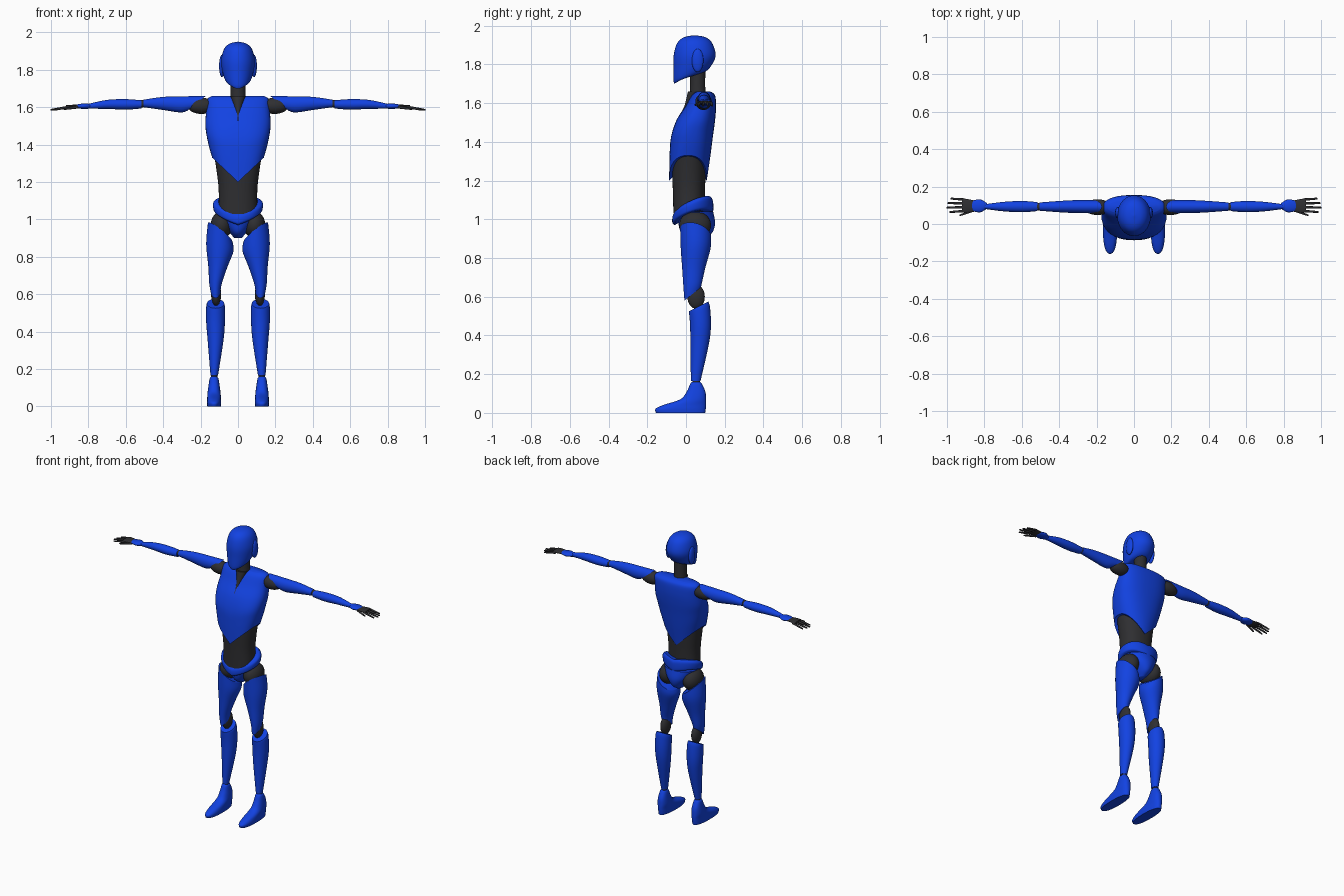
import bpy, bmesh, math
from mathutils import Matrix, Vector

cube = bpy.data.objects.get("Cube")
if cube:
    bpy.data.objects.remove(cube)


def material(name, rgb):
    mat = bpy.data.materials.new(name)
    mat.use_nodes = True
    mat.diffuse_color = (*rgb, 1)
    mat.node_tree.nodes["Principled BSDF"].inputs["Base Color"].default_value = (*rgb, 1)
    return mat


BLUE = material("blue shell", (.006, .055, .76))
DARK = material("dark joint", (.028, .028, .031))


def finish(name, bm, mat):
    bmesh.ops.recalc_face_normals(bm, faces=bm.faces)
    for face in bm.faces:
        face.smooth = True
    mesh = bpy.data.meshes.new(name)
    bm.to_mesh(mesh)
    bm.free()
    mesh.set_sharp_from_angle(angle=math.radians(50))
    mesh.materials.append(mat)
    bpy.context.collection.objects.link(bpy.data.objects.new(name, mesh))


def ring(at, wide, deep, u=0, v=0, tilt=0, lean=0, vee=0):
    """Key cross-section: place along the axis, half sizes, offset, slants, V shape."""
    return at, wide, deep, u, v, tilt, lean, vee


def smooth_rings(keys, steps):
    """Catmull-Rom interpolation between the key rings."""
    keys = [keys[0], *keys, keys[-1]]
    for before, start, end, after in zip(keys, keys[1:], keys[2:], keys[3:]):
        for i in range(steps):
            t = i / steps
            yield [q + t * ((r - p) + t * ((2*p - 5*q + 4*r - s) + t * (3*(q - r) + s - p))) / 2
                   for p, q, r, s in zip(before, start, end, after)]
    yield keys[-1]


def loft(name, mat, *keys, axis="z", centre=(0, 0), side=1, power=1, sides=40, steps=5):
    bm = bmesh.new()
    loops = []
    for at, wide, deep, u, v, tilt, lean, vee in smooth_rings(keys, steps):
        loop = []
        for k in range(sides):
            angle = math.tau * k / sides
            c, s = (math.copysign(abs(w) ** power, w) for w in (math.cos(angle), math.sin(angle)))
            along = at + tilt * s + lean * c + vee * abs(c)
            across = centre[0] + u + wide * c
            depth = centre[1] + v + deep * s
            x, y, z = (across, depth, along) if axis == "z" else (along, across, depth)
            loop.append(bm.verts.new((side * x, y, z)))
        loops.append(loop)
    for low, high in zip(loops, loops[1:]):
        for k in range(sides):
            n = (k + 1) % sides
            bm.faces.new((low[k], low[n], high[n], high[k]))
    for loop in (loops[0], loops[-1]):
        middle = bm.verts.new(sum((vert.co for vert in loop), Vector()) / sides)
        for k in range(sides):
            bm.faces.new((loop[k], loop[(k + 1) % sides], middle))
    finish(name, bm, mat)


def ball(name, mat, centre, radii, side):
    bm = bmesh.new()
    x, y, z = centre
    place = Matrix.Translation((side * x, y, z)) @ Matrix.Diagonal((*radii, 1))
    bmesh.ops.create_uvsphere(bm, u_segments=28, v_segments=18, radius=1, matrix=place)
    finish(name, bm, mat)


# Head and neck
loft("head", BLUE,
     ring(1.72, .035, .035, v=-.07, tilt=.02),
     ring(1.74, .065, .08, v=-.03, tilt=.02),
     ring(1.79, .083, .1, v=-.01, tilt=.01),
     ring(1.85, .09, .108),
     ring(1.91, .075, .09),
     ring(1.94, .045, .055),
     ring(1.95, .003, .003), centre=(0, .045))
loft("neck", DARK, ring(1.55, .05, .05), ring(1.66, .04, .04), ring(1.78, .04, .04),
     centre=(0, .06))
loft("throat", DARK,
     ring(1.53, .005, .02, v=-.02),
     ring(1.58, .017, .03, v=.02),
     ring(1.66, .04, .04, v=.05))

# Torso: the chest shell ends in a V over the waist
loft("chest", BLUE,
     ring(1.2, .138, .097, v=.01, vee=.13),
     ring(1.32, .155, .105, v=.02, vee=.07),
     ring(1.42, .168, .108, v=.03, vee=.03),
     ring(1.51, .175, .1, v=.05),
     ring(1.58, .17, .08, v=.075),
     ring(1.64, .165, .06, v=.09),
     ring(1.66, .14, .035, v=.09), power=.82)
loft("waist", DARK,
     ring(1.03, .105, .08),
     ring(1.15, .103, .083),
     ring(1.25, .113, .087),
     ring(1.36, .13, .09), centre=(0, .015), power=.9)

# Hips: a V-shaped belt above a tapered pelvis
loft("belt", BLUE,
     ring(1, .118, .093, tilt=.03, vee=.04),
     ring(1.01, .13, .105, tilt=.03, vee=.04),
     ring(1.05, .133, .105, tilt=.04, vee=.035),
     ring(1.07, .118, .095, tilt=.04, vee=.03), centre=(0, .035))
loft("pelvis", BLUE,
     ring(1.04, .115, .095, v=-.01),
     ring(.98, .085, .095),
     ring(.93, .045, .08),
     ring(.9, .02, .04), centre=(0, .055))

for side, label in ((1, "left_"), (-1, "right_")):
    ball(label + "ear_ridge", BLUE, (.086, .06, 1.82), (.015, .03, .06), side)

    # Leg
    leg = dict(centre=(.12, .05), side=side)
    ball(label + "hip_joint", DARK, (.088, .047, .97), (.058, .082, .072), side)
    loft(label + "thigh", BLUE,
         ring(.93, .066, .08, u=-.025, tilt=-.02, lean=.05),
         ring(.85, .073, .077, u=-.023, lean=.02),
         ring(.75, .052, .06, u=-.013, v=-.01),
         ring(.66, .034, .048, v=-.015, tilt=.015),
         ring(.615, .026, .043, v=-.015, tilt=.035), **leg)
    ball(label + "knee_joint", DARK, (.117, .052, .6), (.027, .045, .062), side)
    loft(label + "shin", BLUE,
         ring(.55, .046, .05, v=.015, tilt=.025),
         ring(.53, .05, .054, v=.02, tilt=.015),
         ring(.45, .05, .054, v=.025),
         ring(.35, .042, .047, v=.02),
         ring(.165, .02, .025, u=.007), **leg)
    ball(label + "ankle_joint", DARK, (.127, .053, .16), (.017, .02, .04), side)
    loft(label + "foot", BLUE,
         ring(0, .036, .127, v=-.08),
         ring(.02, .038, .13, v=-.08),
         ring(.04, .037, .112, v=-.06),
         ring(.07, .035, .067, v=-.015),
         ring(.11, .03, .048),
         ring(.15, .023, .03),
         ring(.16, .014, .02), centre=(.128, .052), side=side, power=.85)

    # Arm
    arm = dict(axis="x", centre=(.093, 1.615), side=side)
    ball(label + "shoulder_joint", DARK, (.195, .09, 1.607), (.075, .042, .043), side)
    loft(label + "upper_arm", BLUE,
         ring(.222, .034, .04, v=.005, tilt=-.05),
         ring(.3, .035, .043, tilt=-.01),
         ring(.4, .03, .035, v=.005),
         ring(.505, .022, .02, v=.005), **arm)
    ball(label + "elbow_joint", DARK, (.51, .093, 1.619), (.02, .02, .02), side)
    loft(label + "forearm", BLUE,
         ring(.516, .024, .022),
         ring(.6, .03, .028),
         ring(.7, .025, .024),
         ring(.8, .012, .013, v=-.01), **arm)

    # Hand
    hand = dict(axis="x", centre=(.097, 1.605), side=side)
    loft(label + "wrist_guard", BLUE,
         ring(.785, .014, .011),
         ring(.82, .034, .015),
         ring(.855, .03, .011),
         ring(.875, .018, .005), **hand)
    loft(label + "palm", DARK,
         ring(.84, .026, .008),
         ring(.89, .036, .008),
         ring(.92, .034, .006), **hand)
    digits = [("finger_" + place, (.9, .07 + .02 * i, 1.602), (reach, .064 + .024 * i, 1.586))
              for i, (place, reach) in enumerate(
                  (("index", .985), ("middle", 1), ("ring", .995), ("little", .98)))]
    digits.append(("thumb", (.855, .073, 1.6), (.93, .047, 1.59)))
    for name, base, tip in digits:
        points = [(Vector(base).lerp(tip, t), r) for t, r in ((0, .007), (.93, .005), (1, .001))]
        loft(label + name, DARK, *(ring(p.x, r, r, u=p.y, v=p.z) for p, r in points),
             axis="x", side=side, sides=12)
